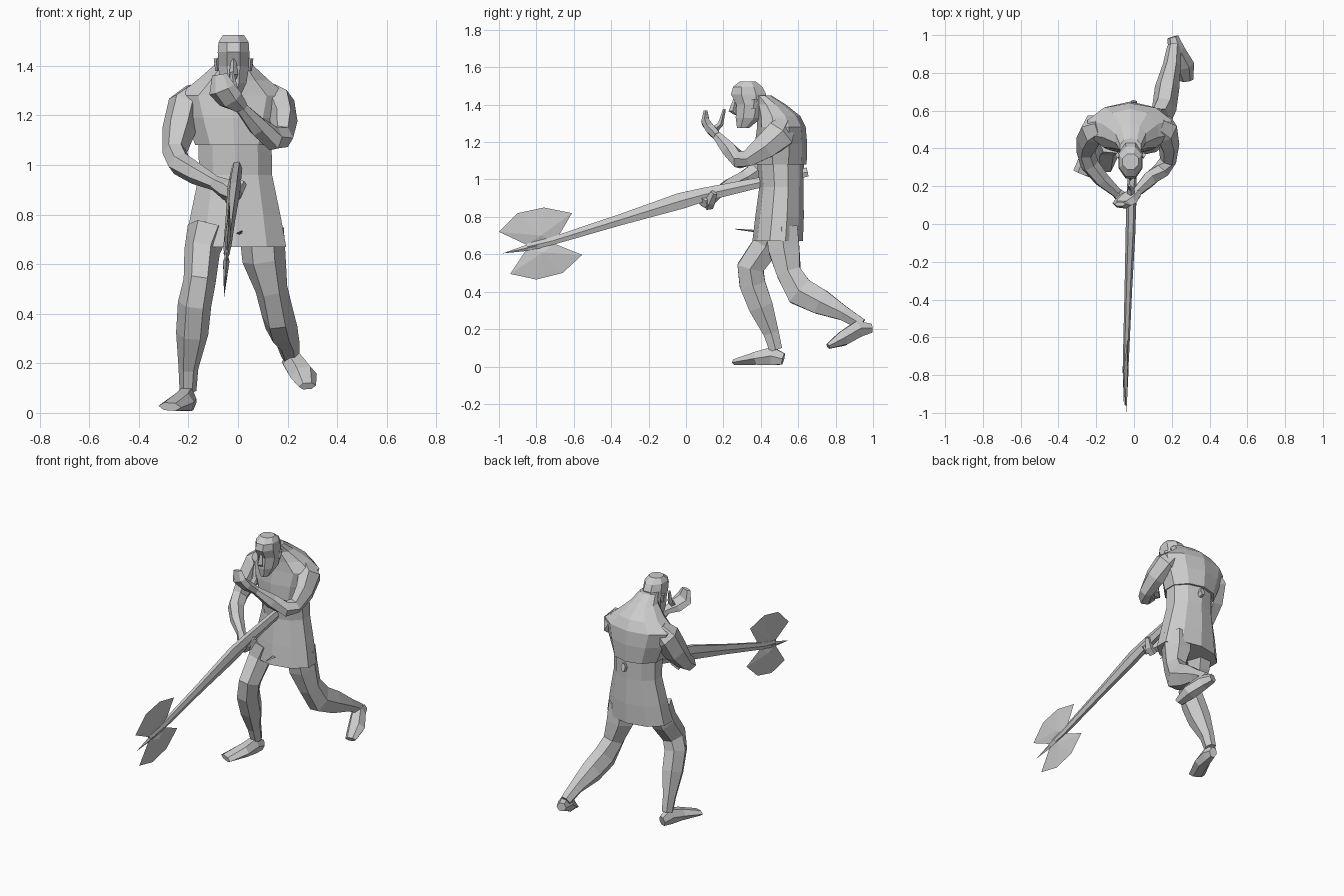
import bpy, bmesh
from math import cos, sin, pi
from mathutils import Vector


def make(name, bm):
    bmesh.ops.recalc_face_normals(bm, faces=bm.faces)
    me = bpy.data.meshes.new(name)
    bm.to_mesh(me)
    bm.free()
    ob = bpy.data.objects.new(name, me)
    bpy.context.collection.objects.link(ob)
    return ob


def loft(name, rings, sides=6, flat=False, turn=0.0):
    """Skin rings (x, y, z, rx, ry); flat rings stay horizontal, others follow the path."""
    bm = bmesh.new()
    pts = [Vector(r[:3]) for r in rings]
    loops = []
    for i, (p, r) in enumerate(zip(pts, rings)):
        if flat:
            u, v = Vector((1, 0, 0)), Vector((0, 1, 0))
        else:
            a = (p - pts[i - 1]).normalized() if i else Vector()
            b = (pts[i + 1] - p).normalized() if i < len(pts) - 1 else Vector()
            t = (a + b).normalized()
            u = (Vector((1, 0, 0)) - t * t.x).normalized()
            v = t.cross(u)
        loop = []
        for k in range(sides):
            an = 2 * pi * k / sides + turn
            loop.append(bm.verts.new(p + u * cos(an) * r[3] + v * sin(an) * r[4]))
        loops.append(loop)
    for a, b in zip(loops, loops[1:]):
        for k in range(sides):
            n = (k + 1) % sides
            bm.faces.new((a[k], a[n], b[n], b[k]))
    bm.faces.new(loops[0])
    bm.faces.new(loops[-1])
    return make(name, bm)


def blade(name, outline, centre, x_at, thick):
    """Thin plate in the side plane, thickest at its centre and sharp at the edge."""
    bm = bmesh.new()
    rim = [bm.verts.new((x_at(z), y, z)) for y, z in outline]
    for s in (-1, 1):
        c = bm.verts.new((x_at(centre[1]) + s * thick, *centre))
        for k in range(len(rim)):
            bm.faces.new((rim[k], rim[(k + 1) % len(rim)], c))
    return make(name, bm)


# Skirt and waist
loft("skirt", [(-.01, .49, .67, .215, .135), (-.01, .5, .80, .19, .13),
               (-.01, .51, .96, .155, .118), (-.012, .505, 1.09, .155, .125)], 10, True, pi / 10)

# Chest, shoulders and neck
loft("chest", [(-.015, .505, 1.08, .165, .14), (-.02, .508, 1.19, .205, .14),
               (-.022, .51, 1.28, .235, .13), (-.02, .495, 1.34, .155, .115),
               (-.018, .455, 1.40, .085, .08), (-.018, .405, 1.45, .058, .05)], 10, True, pi / 10)

# Head with jaw, brow and nose
loft("head", [(-.018, .305, 1.275, .028, .035), (-.018, .335, 1.33, .056, .075),
              (-.018, .345, 1.40, .068, .082), (-.018, .335, 1.455, .069, .102),
              (-.018, .33, 1.495, .066, .085), (-.018, .33, 1.525, .045, .045)], 8, True, pi / 8)
loft("nose", [(-.018, .265, 1.43, .01, .012), (-.018, .25, 1.365, .018, .022),
              (-.018, .27, 1.345, .012, .01)], 4, True)
for s in (-1, 1):
    loft("ear", [(-.018 + s * .066, .36, 1.38, .008, .014),
                 (-.018 + s * .07, .365, 1.43, .01, .018)], 4, True)

# Right arm holding the axe
loft("right_arm", [(-.17, .52, 1.29, .05, .06), (-.215, .50, 1.24, .07, .085),
                   (-.238, .45, 1.14, .068, .08), (-.255, .385, 1.05, .05, .055),
                   (-.235, .315, 1.005, .05, .048), (-.17, .235, .965, .042, .045),
                   (-.08, .155, .92, .026, .028)], 6)
loft("right_hand", [(-.09, .165, .925, .03, .032), (-.045, .125, .90, .04, .045),
                    (-.005, .09, .875, .028, .03)], 6)
loft("right_fingers", [(-.05, .12, .86, .03, .03), (-.01, .13, .885, .03, .03),
                       (.02, .15, .93, .018, .02)], 5)

# Left arm raised to the chin
loft("left_arm", [(.12, .53, 1.29, .05, .06), (.165, .50, 1.24, .068, .09),
                  (.185, .42, 1.175, .055, .075), (.18, .335, 1.115, .045, .05),
                  (.145, .285, 1.105, .045, .05), (.08, .235, 1.155, .042, .045),
                  (.01, .165, 1.235, .026, .026)], 6)
loft("left_hand", [(.015, .17, 1.23, .03, .025), (-.03, .135, 1.265, .055, .03),
                   (-.065, .105, 1.305, .055, .025), (-.075, .105, 1.365, .03, .012)], 6)
loft("left_thumb", [(-.02, .145, 1.26, .02, .02), (-.015, .185, 1.295, .018, .015),
                    (-.025, .205, 1.375, .008, .008)], 4)

# Front leg, foot flat on the ground
loft("front_leg", [(-.12, .46, .74, .085, .10), (-.145, .43, .65, .072, .085),
                   (-.155, .345, .53, .065, .082), (-.175, .355, .44, .068, .08),
                   (-.185, .40, .32, .065, .075), (-.2, .455, .18, .04, .048),
                   (-.202, .48, .09, .034, .04)], 6)
loft("front_foot", [(-.192, .52, .04, .025, .035), (-.205, .46, .056, .038, .056),
                    (-.225, .38, .045, .05, .04), (-.275, .265, .025, .05, .018)], 6)

# Back leg, stretched behind on its toes
loft("back_leg", [(.095, .51, .74, .09, .10), (.105, .525, .62, .088, .095),
                  (.135, .55, .50, .065, .075), (.16, .61, .40, .065, .09),
                  (.175, .72, .345, .065, .078), (.2, .84, .285, .048, .045),
                  (.212, .94, .225, .036, .035)], 6)
loft("back_foot", [(.205, .99, .205, .03, .028), (.225, .92, .20, .045, .05),
                   (.265, .84, .15, .055, .045), (.28, .76, .108, .035, .016)], 6)

# Small flap at the front of the skirt
loft("front_flap", [(.005, .36, .725, .012, .006), (.015, .265, .735, .003, .002)], 4)

# Axe handle, passing beside the hip and out behind the back
loft("axe_handle", [(.0, .65, 1.04, .016, .028), (-.005, .40, .985, .022, .032),
                    (-.015, .10, .92, .026, .042), (-.018, -.03, .885, .026, .05),
                    (-.03, -.35, .785, .02, .034), (-.043, -.72, .67, .016, .024),
                    (-.046, -.85, .64, .01, .02)], 6)


# Two axe blades and the end spike
def lean(z):
    return -.045 + (z - .65) * .06


blade("upper_blade", [(-.70, .665), (-.61, .82), (-.76, .85), (-.90, .82), (-1.0, .72),
                      (-.85, .65)], (-.775, .70), lean, .013)
blade("lower_blade", [(-.70, .655), (-.555, .597), (-.66, .50), (-.80, .465), (-.94, .495),
                      (-.85, .63)], (-.765, .61), lean, .013)
blade("end_spike", [(-.80, .67), (-.98, .605), (-.78, .625), (-.72, .66)],
      (-.80, .645), lean, .013)
